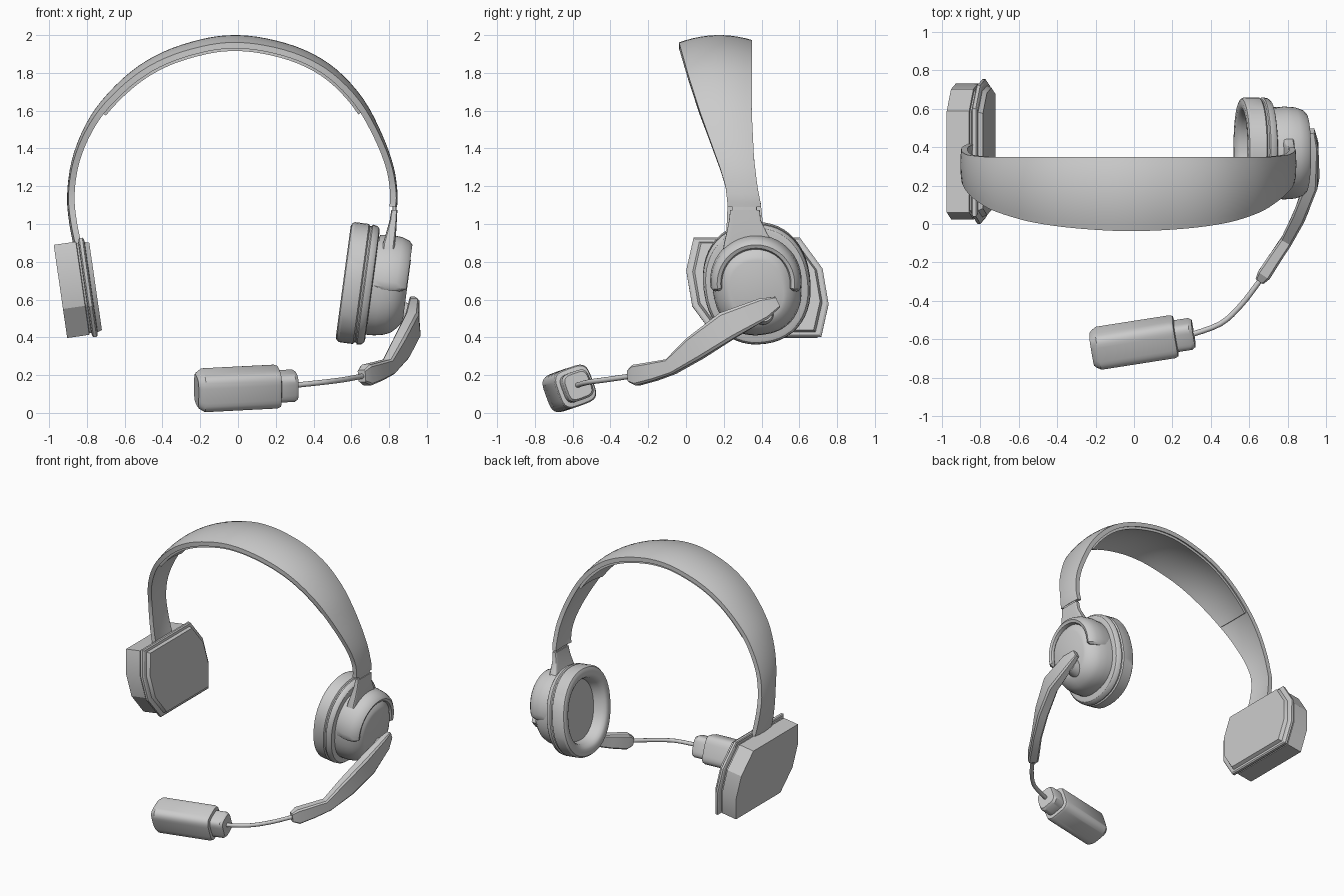
import bpy, bmesh, math
from mathutils import Vector, Quaternion

if "Cube" in bpy.data.objects:
    bpy.data.objects.remove(bpy.data.objects["Cube"])

Z = Vector((0, 0, 1))


def loft(name, rings, angle=32, closed_ends=True):
    """Skin a list of equal-length rings of points."""
    bm = bmesh.new()
    vs = [[bm.verts.new(p) for p in r] for r in rings]
    n = len(vs[0])
    for a, b in zip(vs, vs[1:]):
        for i in range(n):
            j = (i + 1) % n
            bm.faces.new((a[i], a[j], b[j], b[i]))
    if closed_ends:
        bm.faces.new(vs[0])
        bm.faces.new(vs[-1])
    bmesh.ops.recalc_face_normals(bm, faces=bm.faces)
    me = bpy.data.meshes.new(name)
    bm.to_mesh(me)
    bm.free()
    ob = bpy.data.objects.new(name, me)
    bpy.context.collection.objects.link(ob)
    bpy.ops.object.select_all(action='DESELECT')
    ob.select_set(True)
    bpy.context.view_layer.objects.active = ob
    bpy.ops.object.shade_smooth_by_angle(angle=math.radians(angle))
    return ob


def frame(origin, axis, roll=0):
    """Return a function mapping local (u, v, t) to world; t runs along axis."""
    o, w = Vector(origin), Vector(axis).normalized()
    u = Z.cross(w).normalized()
    v = w.cross(u)
    q = Quaternion(w, math.radians(roll))
    u, v = q @ u, q @ v
    return lambda a, b, t=0: o + u * a + v * b + w * t


def oval(a, b, p=2, n=48):
    pts = []
    for i in range(n):
        c, s = math.cos(2 * math.pi * i / n), math.sin(2 * math.pi * i / n)
        pts.append((a * math.copysign(abs(c) ** (2 / p), c),
                    b * math.copysign(abs(s) ** (2 / p), s)))
    return pts


def lathe(name, f, shape, steps, angle=32):
    """Stack scaled copies of a shape: steps are (t, scale)."""
    return loft(name, [[f(x * s, y * s, t) for x, y in shape] for t, s in steps], angle)


def lerp(table, z):
    for (z0, a), (z1, b) in zip(table, table[1:]):
        if z <= z1:
            return a + (b - a) * max(0, (z - z0) / (z1 - z0))
    return table[-1][1]


def smooth_path(pts, sub=4):
    pts = [Vector(p) for p in pts]
    out = []
    for i in range(len(pts) - 1):
        p0, p1, p2, p3 = pts[max(i - 1, 0)], pts[i], pts[i + 1], pts[min(i + 2, len(pts) - 1)]
        for k in range(sub):
            t = k / sub
            out.append(0.5 * (2 * p1 + (p2 - p0) * t + (2 * p0 - 5 * p1 + 4 * p2 - p3) * t * t
                              + (3 * p1 - p0 - 3 * p2 + p3) * t ** 3))
    return out + [pts[-1]]


def tangents(pts):
    return [(pts[min(i + 1, len(pts) - 1)] - pts[max(i - 1, 0)]).normalized() for i in range(len(pts))]


# Headband: outer line in x/z, width follows height
arc = smooth_path([(-.865, .86), (-.893, 1.0), (-.905, 1.15), (-.882, 1.33), (-.82, 1.5), (-.725, 1.65),
                   (-.57, 1.805), (-.4, 1.91), (-.2, 1.977), (-.03, 2.0), (.15, 1.983), (.35, 1.923),
                   (.52, 1.82), (.665, 1.66), (.765, 1.47), (.825, 1.3), (.845, 1.16), (.842, 1.09)])
FRONT = [(.86, .21), (1.1, .22), (1.2, .21), (1.3, .18), (1.6, .075), (1.8, .015), (2.0, -.037)]
BACK = [(.86, .42), (1.1, .397), (1.2, .378), (1.35, .36), (1.6, .348), (2.0, .35)]


def band(name, keep, top, bottom, inset):
    rings = []
    for p, t in zip(arc, tangents(arc)):
        if not keep(p):
            continue
        nx, nz = -t.y, t.x
        y0, y1 = lerp(FRONT, p.y) + inset, lerp(BACK, p.y) - inset
        ring = []
        for depth, order in ((top, range(11)), (bottom, range(10, -1, -1))):
            for i in order:
                s = i / 10
                d = -depth - .26 * (y1 - y0) ** 2 * ((s - .55) / .55) ** 2
                ring.append((p.x + nx * d, y0 + (y1 - y0) * s, p.y + nz * d))
        rings.append(ring)
    return loft(name, rings)


band("headband", lambda p: True, 0, .032, 0)
band("headband_padding", lambda p: p.y > 1.6, .03, .05, .012)

# Temple pad on the left
half = [(-.338, .265), (.225, .265), (.345, .10), (.377, -.09)]
outline = half + [(-x, -y) for x, y in half]
lathe("temple_pad", frame((-.94, .378, .643), (.99, 0, .143)), outline,
      [(0, .94), (.118, .94), (.121, .91), (.130, .91), (.133, .98), (.139, 1), (.155, 1),
       (.162, .97), (.164, .91), (.188, .88)], 25)

# Ear cushion with hollow inner side
ear = frame((.557, .375, .695), (.991, 0, -.133), 8)
lathe("ear_cushion", ear, oval(.283, .32, 2.2),
      [(.09, .68), (.03, .72), (.008, .77), (0, .82), (0, .92), (.006, .97), (.02, 1), (.095, 1),
       (.102, .97), (.11, .97), (.116, 1), (.14, .985), (.152, .95), (.156, .9)])

# Ear housing, domed outwards
lathe("ear_housing", ear, oval(.235, .262, 2.3),
      [(.14, 1), (.2, .99), (.25, .95), (.285, .89), (.315, .78), (.333, .68), (.34, .6)])

# Yoke arching over the housing
yoke = frame((.557, .37, .695), (.991, 0, -.133))
section = [(.76, .16), (1.0, .16), (1.04, .22), (1.02, .28), (.96, .32), (.88, .337), (.80, .33), (.76, .31)]
rings = []
for i in range(-1, 30):
    k = min(max(i, 0), 28)
    a = math.radians(-8 + 196 * k / 28)
    shrink = .75 if k != i else 1
    a += math.radians(-4 if i < 0 else 4 if i > 28 else 0)
    rings.append([yoke((.9 + (r - .9) * shrink) * .233 * math.cos(a),
                       .035 + (.9 + (r - .9) * shrink) * .235 * math.sin(a),
                       .25 + (t - .25) * shrink) for r, t in section])
loft("yoke", rings)

# Stem joining yoke to headband, with a narrow slider in the gap
stem = [(.828, .312, 1.075, .016, .078), (.822, .312, 1.02, .019, .084),
        (.810, .322, .95, .027, .108), (.80, .332, .90, .032, .13), (.795, .335, .86, .034, .14)]
loft("yoke_stem", [[(x + u, y + v, z) for u, v in oval(a, b, 8, 24)] for x, y, z, a, b in stem])
loft("slider", [[(.828 + u, .31 + v, z) for u, v in oval(.01, .065, 8, 16)] for z in (1.05, 1.12)])

# Pivot knob and microphone arm
lathe("boom_pivot", frame((.80, .40, .525), (1, .1, .05)), oval(.06, .06, 2, 24),
      [(0, 1.1), (.07, 1), (.12, .8)])
arm = [(.924, .485, .588, .03, .017), (.932, .41, .552, .058, .028), (.926, .22, .463, .077, .036),
       (.865, .05, .343, .066, .036), (.80, -.08, .245, .043, .032), (.74, -.17, .22, .05, .034),
       (.68, -.262, .2, .055, .036), (.655, -.297, .195, .032, .024)]
centres = [Vector(s[:3]) for s in arm]
rings = []
for s, c, t in zip(arm, centres, tangents(centres)):
    f = frame(c, t)
    h, w = s[3], s[4]
    rings.append([f(x * w, y * h) for x, y in
                  [(-1, -.8), (-.7, -1), (.7, -1), (1, -.8), (1, .8), (.7, 1), (-.7, 1), (-1, .8)]])
loft("boom_arm", rings, 25)

# Thin wire to the microphone
wire = smooth_path([(.68, -.265, .198), (.645, -.31, .192), (.56, -.42, .176), (.45, -.52, .162), (.28, -.582, .144)])
loft("boom_wire", [[frame(c, t)(x, y) for x, y in oval(.014, .014, 2, 12)]
                   for c, t in zip(wire, tangents(wire))], 50)

# Microphone capsule with stepped neck
lathe("microphone", frame((-.22, -.653, .118), (.53, .083, .027), 20), oval(.1, .105, 4, 40),
      [(0, .76), (.008, .84), (.035, 1), (.425, 1), (.442, .94), (.446, .74), (.52, .74), (.537, .64)])
